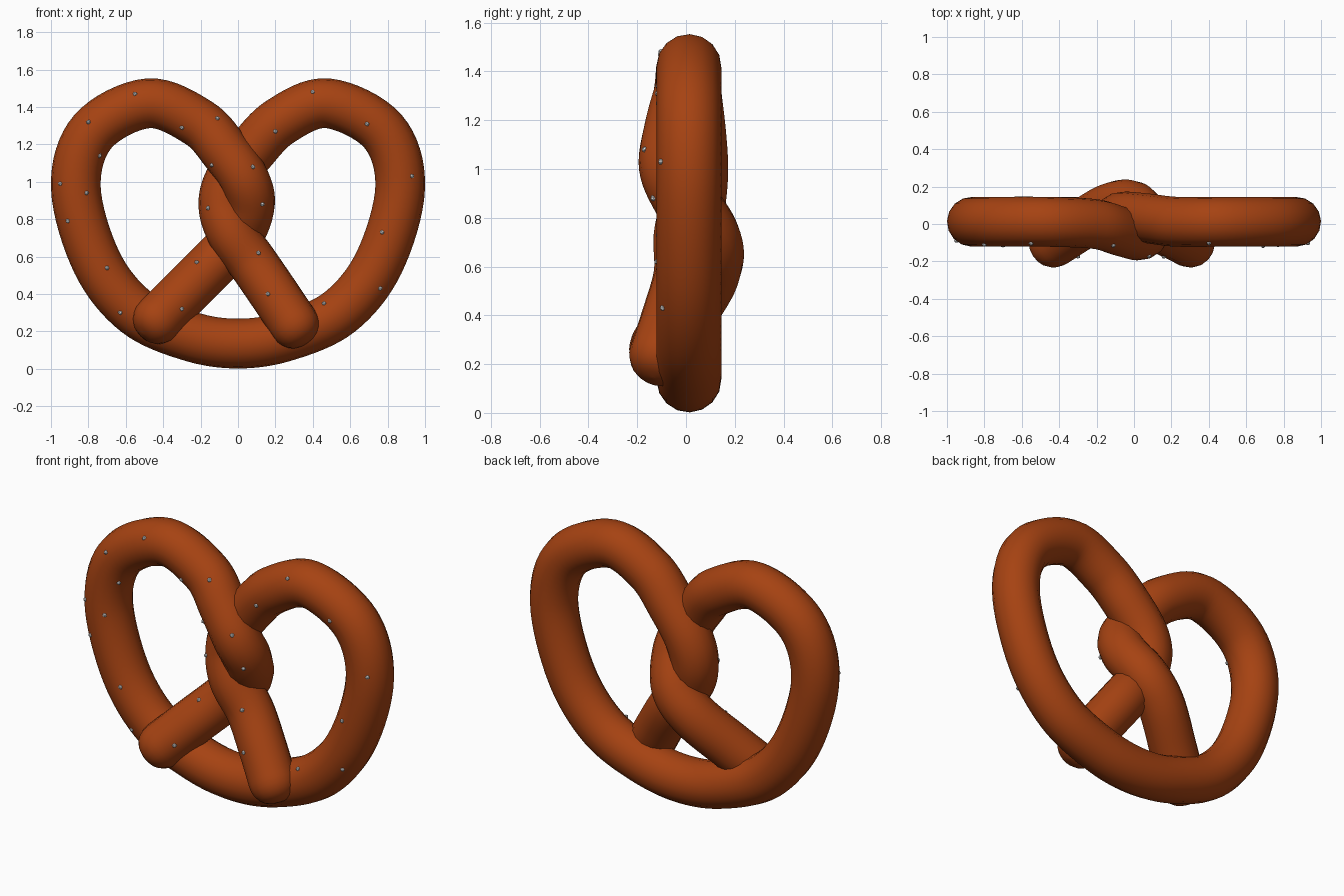
import bpy, bmesh, math, random
from mathutils import Vector, Matrix
from mathutils.bvhtree import BVHTree

random.seed(4)
if "Cube" in bpy.data.objects:
    bpy.data.objects.remove(bpy.data.objects["Cube"], do_unlink=True)

RADIUS = 0.133
STEPS = 8
MID = 0.012


def make_material(name, color):
    mat = bpy.data.materials.new(name)
    mat.use_nodes = True
    mat.diffuse_color = color
    mat.node_tree.nodes["Principled BSDF"].inputs["Base Color"].default_value = color
    return mat


def catmull_rom(points, steps):
    """Smooth path through every control point."""
    pts = [2 * points[0] - points[1]] + points + [2 * points[-1] - points[-2]]
    path = []
    for a, b, c, d in zip(pts, pts[1:], pts[2:], pts[3:]):
        for i in range(steps):
            t = i / steps
            path.append(0.5 * (2 * b + (c - a) * t
                               + (2 * a - 5 * b + 4 * c - d) * t ** 2
                               + (3 * b - a - 3 * c + d) * t ** 3))
    return path + [points[-1]]


def rounded_end(tip, inner):
    """Points and radii that close the rope with a blunt dome."""
    direction = (tip - inner).normalized()
    cap = []
    for i in range(1, 7):
        angle = math.radians(15 * i)
        cap.append((tip + direction * RADIUS * 0.92 * math.sin(angle),
                    max(math.cos(angle), 0.02) ** 0.8))
    return cap


dough = make_material("baked brown dough", (0.38, 0.055, 0.006, 1))
salt = make_material("pale salt", (0.75, 0.75, 0.75, 1))

# Rope path: left-hand tip, twist, outer loops, twist, right-hand tip
side_loop = [(0.26, MID, 0.175), (0.545, MID, 0.305), (0.755, MID, 0.57),
             (0.867, MID, 0.97), (0.775, MID, 1.27), (0.48, MID, 1.42)]
back_strand = [(0.23, MID, 1.325), (0.07, 0.03, 1.165), (-0.045, 0.04, 1.01),
               (-0.078, 0.03, 0.87), (-0.03, 0.0, 0.72), (0.08, 0.0, 0.565),
               (0.2, -0.05, 0.39), (0.3, -0.1, 0.24)]
front_strand = [(-0.21, 0.0, 1.315), (-0.07, -0.04, 1.165), (0.035, -0.06, 1.01),
                (0.064, 0.0, 0.87), (0.0, 0.095, 0.71), (-0.12, 0.09, 0.575),
                (-0.29, -0.01, 0.405), (-0.43, -0.1, 0.265)]
left_loop = [(-x, y, z) for x, y, z in side_loop]
control = (front_strand[::-1] + left_loop[::-1] + [(0, MID, 0.135)]
           + side_loop + back_strand)
path = catmull_rom([Vector(p) for p in control], STEPS)
stations = (rounded_end(path[0], path[1])[::-1]
            + [(p, 1.0) for p in path]
            + rounded_end(path[-1], path[-2]))

# Sweep the round section along the path
curve = bpy.data.curves.new("pretzel_rope", "CURVE")
curve.dimensions = "3D"
curve.bevel_depth = RADIUS
curve.bevel_resolution = 6
curve.use_fill_caps = True
spline = curve.splines.new("POLY")
spline.points.add(len(stations) - 1)
for point, (co, radius) in zip(spline.points, stations):
    point.co = (*co, 1)
    point.radius = radius
rope_curve = bpy.data.objects.new("rope_path", curve)
bpy.context.collection.objects.link(rope_curve)
bpy.context.view_layer.update()
depsgraph = bpy.context.evaluated_depsgraph_get()
mesh = bpy.data.meshes.new_from_object(rope_curve.evaluated_get(depsgraph))
bpy.data.objects.remove(rope_curve, do_unlink=True)
mesh.materials.clear()
mesh.materials.append(dough)
mesh.polygons.foreach_set("use_smooth", [True] * len(mesh.polygons))
rope = bpy.data.objects.new("dough_rope", mesh)
bpy.context.collection.objects.link(rope)

# Salt grains dropped onto the front of the rope
grain_spots = [(-.55, 1.47), (-.8, 1.32), (-.74, 1.14), (-.95, .99), (-.81, .94),
               (-.91, .79), (-.7, .54), (-.63, .3), (-.3, 1.29), (-.11, 1.34),
               (-.14, 1.09), (.08, 1.08), (.13, .88), (-.16, .86), (-.22, .57),
               (-.3, .32), (.11, .62), (.16, .4), (.46, .35), (.76, .43),
               (.77, .73), (.93, 1.03), (.69, 1.31), (.4, 1.48), (.2, 1.27)]
surface = BVHTree.FromPolygons([v.co for v in mesh.vertices],
                               [p.vertices[:] for p in mesh.polygons])
bm = bmesh.new()
for x, z in grain_spots:
    hit = surface.ray_cast(Vector((x, -1, z)), Vector((0, 1, 0)))[0]
    if hit is None:
        continue
    spin = Matrix.Rotation(random.uniform(0, math.tau), 4, "Y")
    bmesh.ops.create_icosphere(bm, subdivisions=1, radius=0.013,
                               matrix=Matrix.Translation(hit) @ spin)
grain_mesh = bpy.data.meshes.new("salt_grains")
bm.to_mesh(grain_mesh)
bm.free()
grain_mesh.materials.append(salt)
grains = bpy.data.objects.new("salt_grains", grain_mesh)
bpy.context.collection.objects.link(grains)
